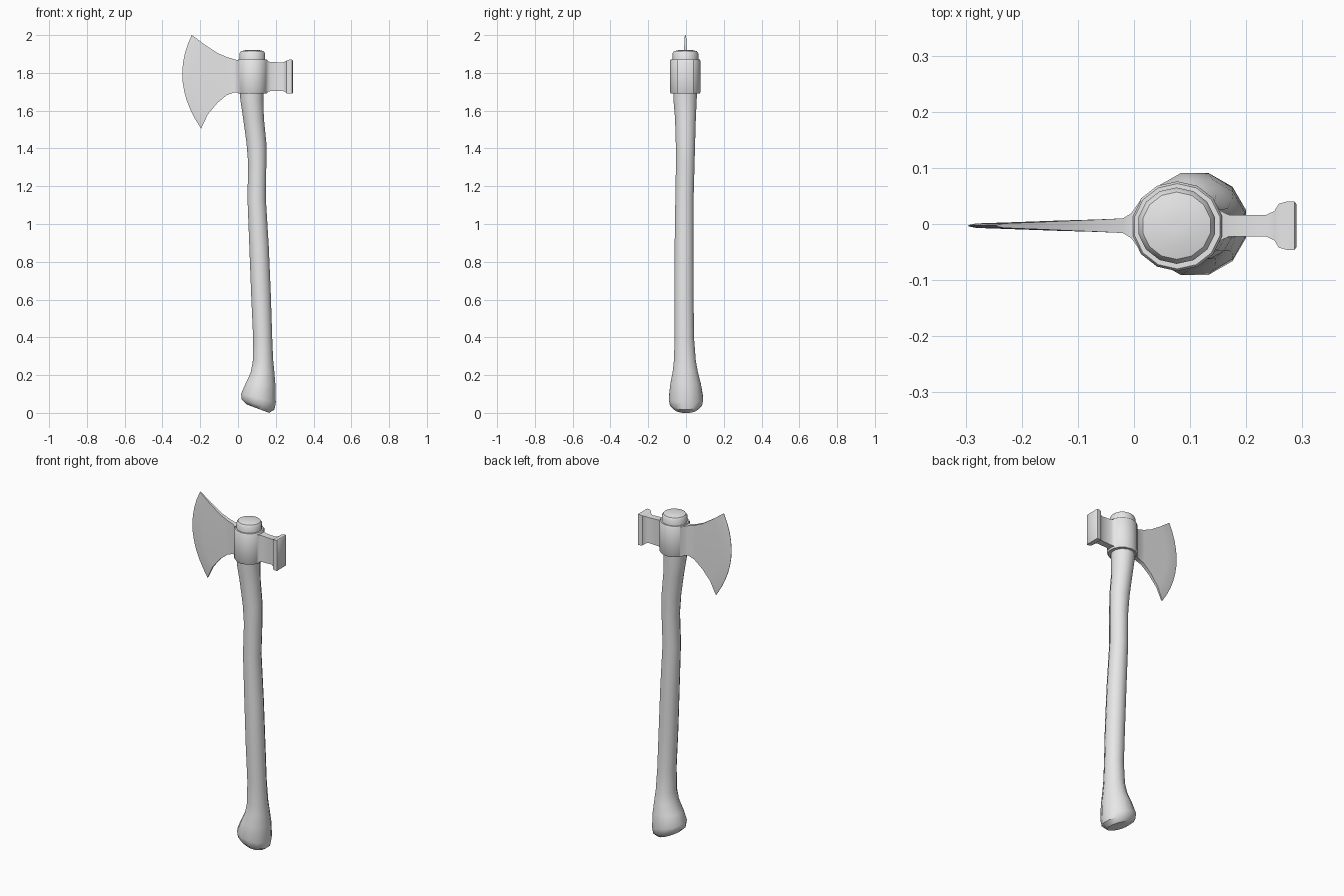
import bpy, bmesh, math

mat = bpy.data.materials.new("plain_grey")
mat.diffuse_color = (0.8, 0.8, 0.8, 1)


def loft(name, rings, angle):
    """Skin closed rings of equal length and cap both ends."""
    bm = bmesh.new()
    vs = [[bm.verts.new(p) for p in r] for r in rings]
    n = len(vs[0])
    for a, b in zip(vs, vs[1:]):
        for i in range(n):
            j = (i + 1) % n
            bm.faces.new((a[i], a[j], b[j], b[i]))
    bm.faces.new(vs[0])
    bm.faces.new(vs[-1])
    bmesh.ops.recalc_face_normals(bm, faces=bm.faces)
    me = bpy.data.meshes.new(name)
    bm.to_mesh(me)
    bm.free()
    ob = bpy.data.objects.new(name, me)
    bpy.context.collection.objects.link(ob)
    me.materials.append(mat)
    bpy.ops.object.select_all(action='DESELECT')
    ob.select_set(True)
    bpy.context.view_layer.objects.active = ob
    bpy.ops.object.shade_smooth_by_angle(angle=math.radians(angle))
    return ob


def ring(xl, zl, xr, zr, hy, cy=-0.005, n=12):
    """Tilted oval from its left and right ends and its half depth."""
    out = []
    for i in range(n):
        t = 2 * math.pi * (i + 0.5) / n
        c, s = math.cos(t) / math.cos(math.pi / n), math.sin(t)
        out.append(((xl + xr) / 2 + c * (xr - xl) / 2, cy + s * hy,
                    (zl + zr) / 2 + c * (zr - zl) / 2))
    return out


# curved wooden handle with slanted, flared foot
handle = [
    (0.045, 0.045, 0.165, 0.0, 0.065, 0), (0.02, 0.07, 0.193, 0.018, 0.088, 0),
    (0.016, 0.10, 0.20, 0.055, 0.094, 0), (0.04, 0.155, 0.198, 0.15, 0.084, -0.002),
    (0.066, 0.21, 0.192, 0.22, 0.069, -0.004), (0.078, 0.27, 0.186, 0.28, 0.060, -0.006),
    (0.080, 0.40, 0.181, 0.40, 0.053, -0.009), (0.070, 0.62, 0.174, 0.62, 0.053, -0.011),
    (0.060, 0.88, 0.163, 0.88, 0.052, -0.01), (0.050, 1.14, 0.147, 1.14, 0.050, -0.008),
    (0.054, 1.32, 0.150, 1.32, 0.051, -0.004), (0.045, 1.43, 0.150, 1.43, 0.053, -0.003),
    (0.027, 1.56, 0.137, 1.56, 0.057, -0.003), (0.012, 1.66, 0.134, 1.66, 0.064, -0.005),
    (0.010, 1.75, 0.136, 1.75, 0.066, -0.005)]
loft("handle", [ring(*s) for s in handle], 40)

# rounded handle end above the head
cap = [(1.86, 0.068), (1.903, 0.068), (1.915, 0.060), (1.921, 0.035), (1.922, 0.01)]
loft("handle_top", [ring(0.076 - r, z, 0.076 + r, z, r, -0.003, 14) for z, r in cap], 40)

# collar around the handle
loft("collar", [ring(0.077 - r, z, 0.077 + r, z, r, -0.004, 14)
                for z, r in [(1.69, 0.076), (1.697, 0.08), (1.866, 0.08), (1.872, 0.076)]], 35)

# blade: columns of (x top, z top, x bottom, z bottom, bulge, half thickness)
cols = [(0.012, 1.868, 0.012, 1.693, 0, 0.046), (-0.005, 1.868, -0.005, 1.695, 0, 0.022),
        (-0.02, 1.872, -0.02, 1.697, 0, 0.013), (-0.06, 1.884, -0.06, 1.682, 0.008, 0.011),
        (-0.11, 1.906, -0.11, 1.64, 0.028, 0.009), (-0.18, 1.952, -0.16, 1.58, 0.052, 0.006),
        (-0.232, 1.991, -0.19, 1.516, 0.069, 0.004), (-0.245, 2.0, -0.195, 1.505, 0.073, 0.001)]
N = 10
rings = []
for xt, zt, xb, zb, k, h in cols:
    side = []
    for i in range(N + 1):
        v = i / N
        side.append((xt + (xb - xt) * v - 4 * k * v * (1 - v), zt + (zb - zt) * v))
    rings.append([(x, -0.003 - h, z) for x, z in side]
                 + [(x, -0.003 + h, z) for x, z in reversed(side)])
loft("blade", rings, 35)

# hammer poll: (x, half depth, bottom z, top z)
poll = [(0.14, 0.046, 1.697, 1.865), (0.155, 0.026, 1.70, 1.862), (0.17, 0.019, 1.703, 1.858),
        (0.235, 0.019, 1.705, 1.855), (0.25, 0.026, 1.70, 1.86), (0.258, 0.039, 1.692, 1.866),
        (0.272, 0.043, 1.69, 1.87), (0.286, 0.043, 1.69, 1.87), (0.29, 0.038, 1.695, 1.865)]
loft("hammer_poll", [[(x, -0.003 - h, a), (x, -0.003 + h, a), (x, -0.003 + h, b), (x, -0.003 - h, b)]
                     for x, h, a, b in poll], 40)
